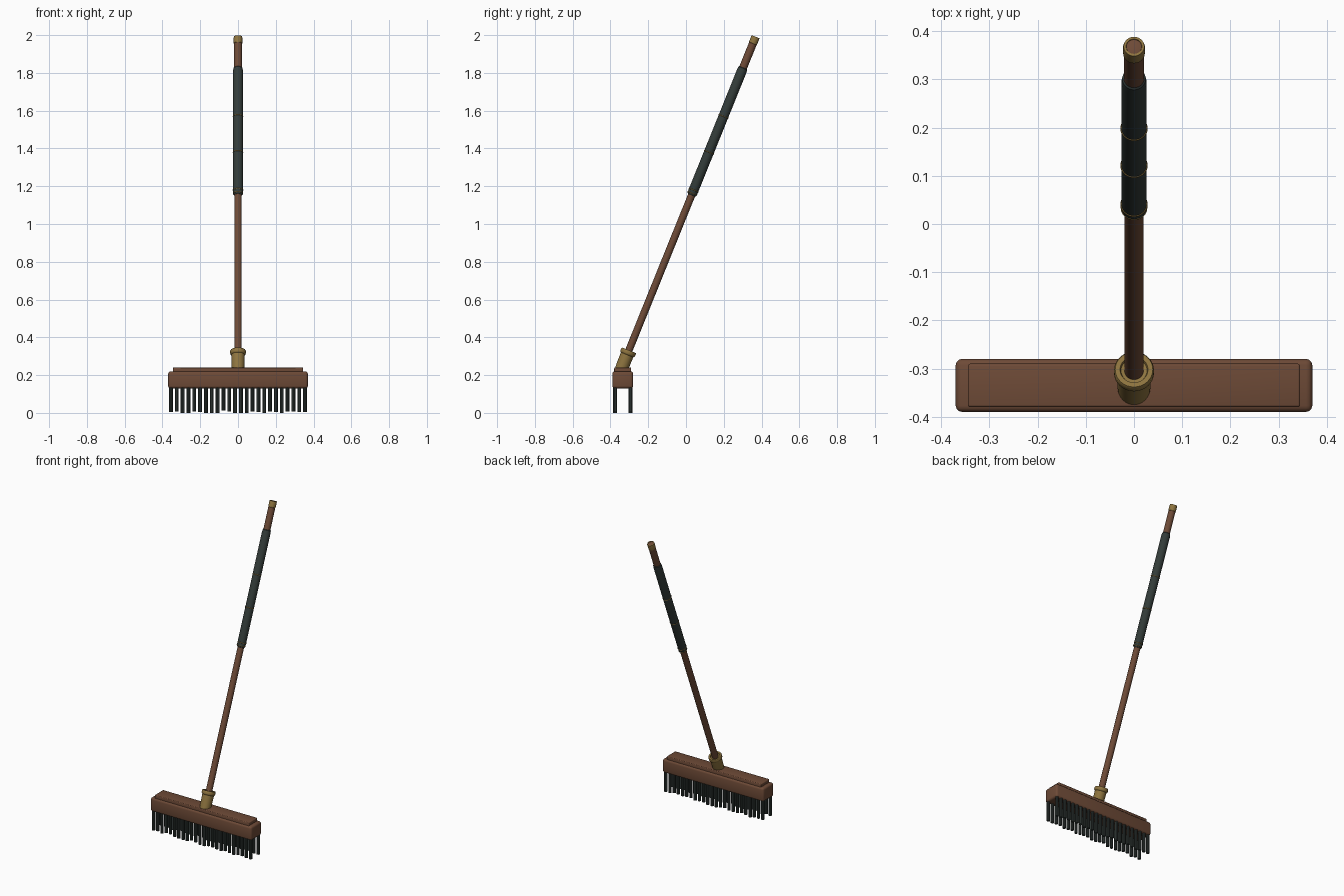
import bpy, bmesh, math, random
from mathutils import Matrix, Vector

if "Cube" in bpy.data.objects:
    bpy.data.objects.remove(bpy.data.objects["Cube"])

random.seed(4)
TILT = math.radians(22)
HEAD_Y = -0.335
# Frame of the tilted handle: local z runs up the handle
AXIS = Matrix.Translation((0, HEAD_Y, 0.25)) @ Matrix.Rotation(-TILT, 4, 'X')


def material(name, rgb):
    m = bpy.data.materials.new(name)
    m.diffuse_color = (*rgb, 1)
    m.use_nodes = True
    m.node_tree.nodes["Principled BSDF"].inputs["Base Color"].default_value = m.diffuse_color
    return m


WOOD = material("brown_wood", (0.155, 0.069, 0.038))
BRASS = material("brass", (0.27, 0.175, 0.05))
DARK = material("dark_green_grey", (0.034, 0.046, 0.042))


def finish(name, bm, mat):
    bmesh.ops.recalc_face_normals(bm, faces=bm.faces)
    me = bpy.data.meshes.new(name)
    bm.to_mesh(me)
    bm.free()
    me.materials.append(mat)
    ob = bpy.data.objects.new(name, me)
    bpy.context.collection.objects.link(ob)
    bpy.ops.object.select_all(action='DESELECT')
    bpy.context.view_layer.objects.active = ob
    ob.select_set(True)
    bpy.ops.object.shade_smooth_by_angle(angle=math.radians(35))
    return ob


def lathe(name, profile, mat, closed=False, sides=32):
    """Spin (radius, height) points around the handle axis."""
    bm = bmesh.new()
    rings = []
    for r, h in profile:
        rings.append([bm.verts.new((r * math.cos(a), r * math.sin(a), h))
                      for a in (2 * math.pi * i / sides for i in range(sides))])
    pairs = list(zip(rings, rings[1:]))
    if closed:
        pairs.append((rings[-1], rings[0]))
    for a, b in pairs:
        for i in range(sides):
            j = (i + 1) % sides
            bm.faces.new((a[i], a[j], b[j], b[i]))
    if not closed:
        bm.faces.new(rings[0])
        bm.faces.new(rings[-1])
    bm.transform(AXIS)
    return finish(name, bm, mat)


def block(name, size, centre, bevel, mat):
    bm = bmesh.new()
    bmesh.ops.create_cube(bm, size=1)
    bmesh.ops.scale(bm, vec=size, verts=bm.verts)
    bmesh.ops.bevel(bm, geom=bm.edges[:], offset=bevel, segments=3,
                    profile=0.5, affect='EDGES')
    bmesh.ops.translate(bm, vec=centre, verts=bm.verts)
    return finish(name, bm, mat)


# Brush head and raised top plate
block("brush_head", (0.74, 0.11, 0.09), (0, HEAD_Y, 0.175), 0.013, WOOD)
block("head_top_plate", (0.69, 0.09, 0.035), (0, HEAD_Y, 0.2225), 0.005, WOOD)

# Handle pole
lathe("handle_pole", [(0.0195, 0.0), (0.0195, 0.9), (0.0212, 1.72), (0.0212, 1.8745)], WOOD)

# Brass socket with flared collar
lathe("socket", [(0.033, -0.035), (0.0345, 0.0), (0.0355, 0.062), (0.040, 0.066),
                 (0.0415, 0.070), (0.0415, 0.084), (0.039, 0.088),
                 (0.029, 0.088), (0.027, 0.082), (0.019, 0.080)], BRASS)

# Grip sleeve and its thin brass rings
lathe("grip", [(0.021, 0.974), (0.0245, 0.978), (0.0262, 0.986), (0.0262, 1.68),
               (0.0245, 1.698), (0.021, 1.702)], DARK)
for k, h in enumerate((0.984, 1.003, 1.219, 1.424)):
    r = 0.0255 if k == 0 else 0.0262
    lathe("grip_ring_%d" % (k + 1),
          [(r + 0.0022 * math.cos(a), h + 0.0025 * math.sin(a))
           for a in (math.pi * i / 4 for i in range(8))], BRASS, closed=True)

# Brass end cap with the wood showing in the middle
lathe("end_cap", [(0.0205, 1.838), (0.0225, 1.840), (0.0228, 1.872), (0.0215, 1.878),
                  (0.0165, 1.878), (0.0155, 1.874), (0.0155, 1.838)], BRASS, closed=True)
lathe("handle_end", [(0.0160, 1.860), (0.0160, 1.8762), (0.013, 1.8772)], WOOD)

# Two rows of bristle tufts with slightly uneven lengths
bm = bmesh.new()
COLS = 24
for side in (-1, 1):
    for i in range(COLS):
        x = -0.355 + 0.71 * i / (COLS - 1)
        low = random.choice((0.0, 0.004, 0.008, 0.012))
        if i == 12:
            low = 0.0
        top = 0.14
        bmesh.ops.create_cone(
            bm, cap_ends=True, segments=10, radius1=0.0105, radius2=0.0105,
            depth=top - low,
            matrix=Matrix.Translation((x, HEAD_Y + side * 0.040, (top + low) / 2)))
finish("bristles", bm, DARK)
